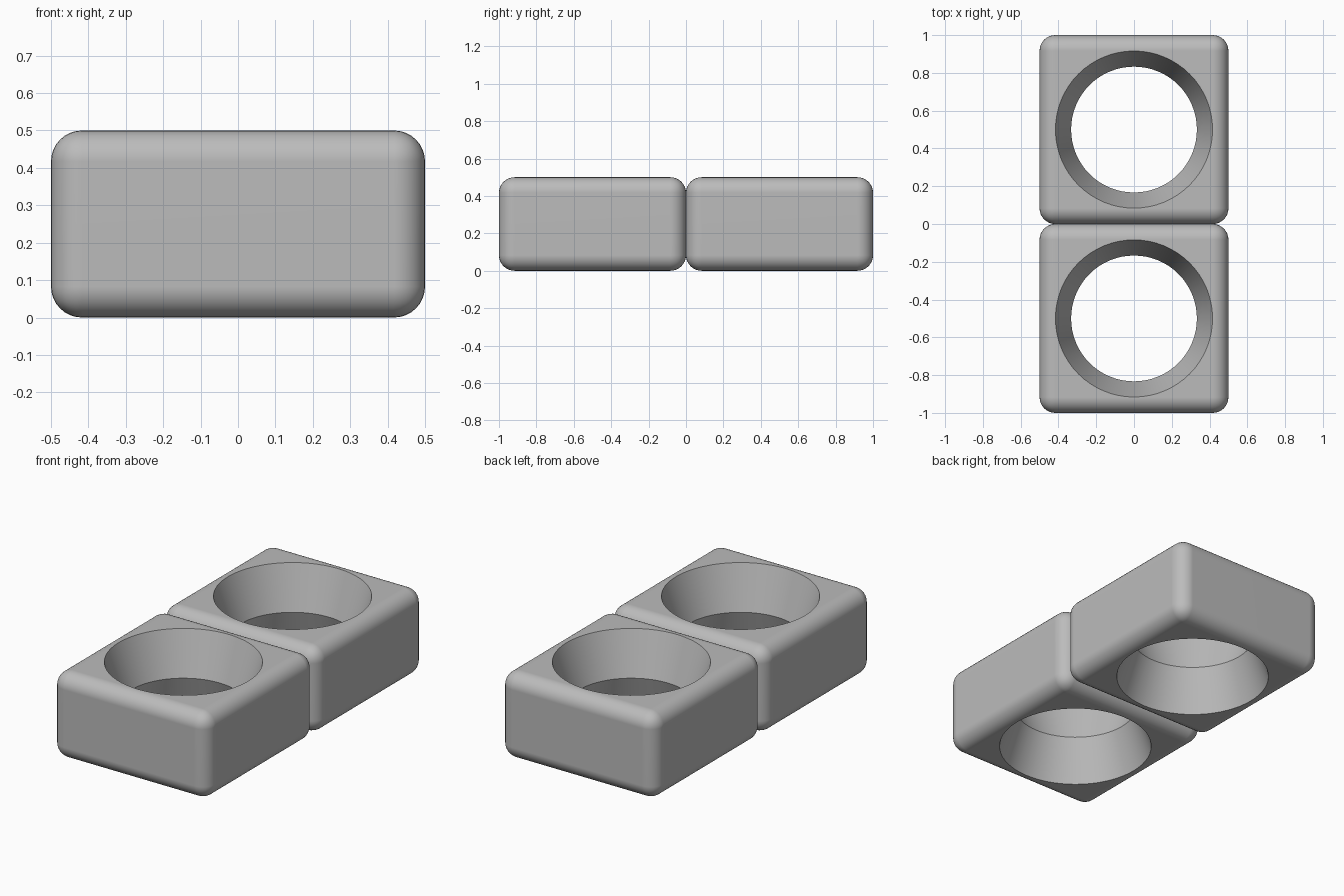
import bpy, bmesh, math

cube = bpy.data.objects.get("Cube")
if cube:
    bpy.data.objects.remove(cube, do_unlink=True)

WIDTH, HEIGHT, ROUND = 1.0, 0.5, 0.083
RIM, WAIST, SIDES = 0.416, 0.333, 64

# Plain grey material
GREY = (0.5, 0.5, 0.5, 1)
grey = bpy.data.materials.new("plain grey")
grey.use_nodes = True
grey.diffuse_color = GREY
grey.node_tree.nodes["Principled BSDF"].inputs["Base Color"].default_value = GREY


def make_object(name, bm, location):
    bmesh.ops.recalc_face_normals(bm, faces=bm.faces)
    mesh = bpy.data.meshes.new(name)
    bm.to_mesh(mesh)
    bm.free()
    mesh.materials.append(grey)
    obj = bpy.data.objects.new(name, mesh)
    obj.location = location
    bpy.context.collection.objects.link(obj)
    return obj


def rounded_box(name, location):
    bm = bmesh.new()
    bmesh.ops.create_cube(bm, size=1)
    bmesh.ops.scale(bm, vec=(WIDTH, WIDTH, HEIGHT), verts=bm.verts)
    bmesh.ops.bevel(bm, geom=bm.edges[:], offset=ROUND, segments=8,
                    profile=0.5, affect='EDGES')
    return make_object(name, bm, location)


def hourglass(name, location):
    # Two cones meeting at a narrow waist, run slightly past the box faces
    half = HEIGHT / 2
    over = 1.1
    wide = WAIST + (RIM - WAIST) * over
    bm = bmesh.new()
    rings = []
    for z, r in ((-half * over, wide), (0, WAIST), (half * over, wide)):
        rings.append([bm.verts.new((r * math.cos(a), r * math.sin(a), z))
                      for a in (math.tau * i / SIDES for i in range(SIDES))])
    for low, high in zip(rings, rings[1:]):
        for i in range(SIDES):
            j = (i + 1) % SIDES
            bm.faces.new((low[i], low[j], high[j], high[i]))
    bm.faces.new(rings[0])
    bm.faces.new(rings[-1])
    return make_object(name, bm, location)


# Two identical blocks, each with a waisted round hole through it
for side, y in (("front", -0.5), ("back", 0.5)):
    spot = (0, y, HEIGHT / 2)
    block = rounded_box(side + "_block", spot)
    cutter = hourglass(side + "_hole_cutter", spot)
    cutter.hide_render = True

    cut = block.modifiers.new("hole", 'BOOLEAN')
    cut.operation = 'DIFFERENCE'
    cut.solver = 'EXACT'
    cut.object = cutter

    bpy.ops.object.select_all(action='DESELECT')
    block.select_set(True)
    bpy.context.view_layer.objects.active = block
    bpy.ops.object.modifier_apply(modifier=cut.name)
    bpy.data.objects.remove(cutter, do_unlink=True)
    bpy.ops.object.shade_smooth_by_angle(angle=math.radians(30))

    # Keep the large faces flat beside the rounded edges
    weighted = block.modifiers.new("flat faces", 'WEIGHTED_NORMAL')
    weighted.keep_sharp = True
